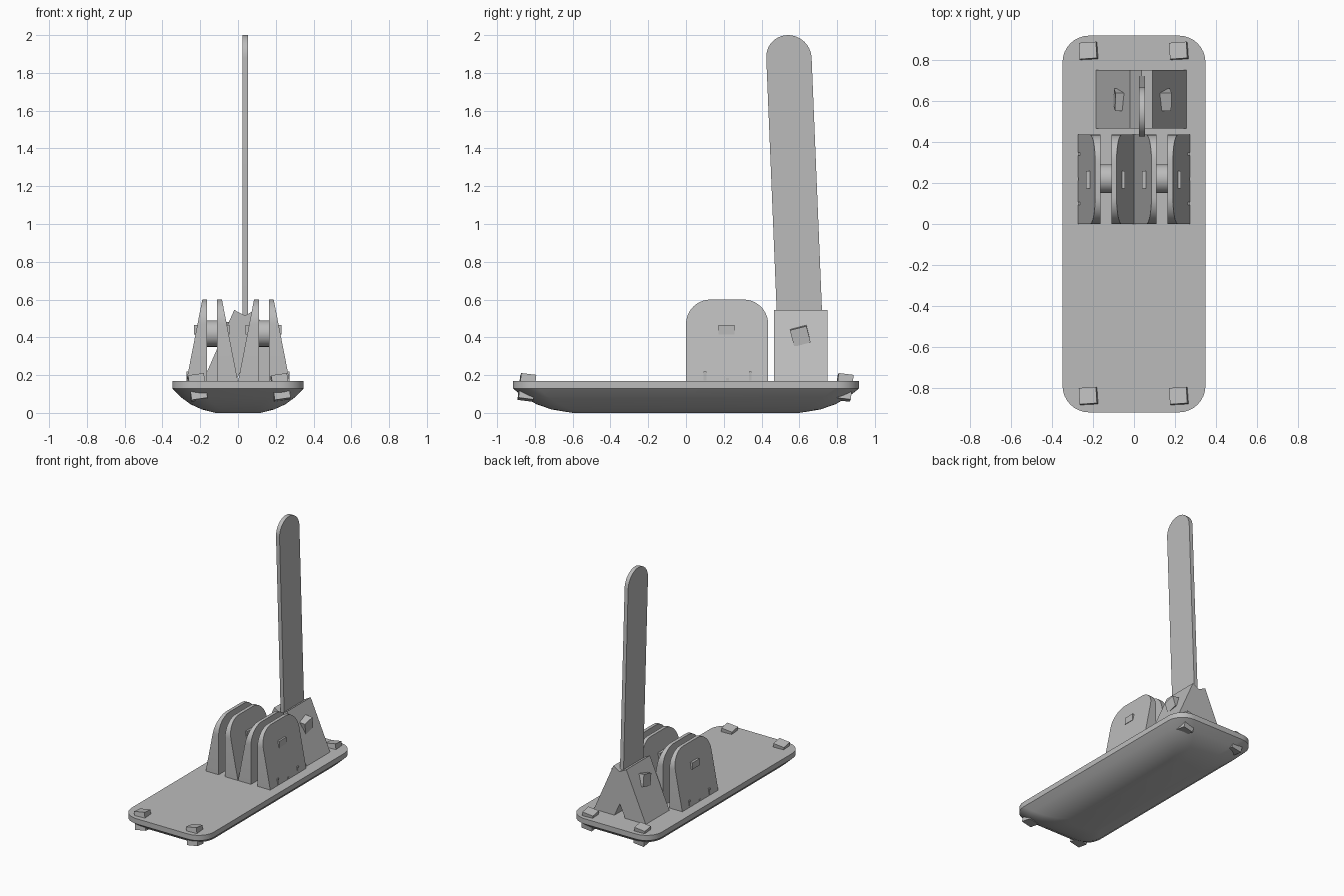
import bpy, bmesh, math
from mathutils import Matrix, Vector

cube = bpy.data.objects.get("Cube")
if cube:
    bpy.data.objects.remove(cube)

grey = bpy.data.materials.new("plain grey")
grey.use_nodes = True
COLOUR = (0.5, 0.5, 0.5, 1)
grey.diffuse_color = COLOUR
grey.node_tree.nodes["Principled BSDF"].inputs["Base Color"].default_value = COLOUR


def loft(name, rings, smooth=35):
    """Skin a list of equal-length point rings and cap both ends."""
    bm = bmesh.new()
    loops = [[bm.verts.new(p) for p in ring] for ring in rings]
    n = len(loops[0])
    for a, b in zip(loops, loops[1:]):
        for i in range(n):
            j = (i + 1) % n
            bm.faces.new((a[i], a[j], b[j], b[i]))
    bm.faces.new(loops[0])
    bm.faces.new(loops[-1])
    bmesh.ops.recalc_face_normals(bm, faces=bm.faces)
    mesh = bpy.data.meshes.new(name)
    bm.to_mesh(mesh)
    bm.free()
    mesh.materials.append(grey)
    ob = bpy.data.objects.new(name, mesh)
    bpy.context.collection.objects.link(ob)
    if smooth:
        bpy.ops.object.select_all(action='DESELECT')
        ob.select_set(True)
        bpy.context.view_layer.objects.active = ob
        bpy.ops.object.shade_smooth_by_angle(angle=math.radians(smooth))
    return ob


def block(name, low, high, size, roll=0.0):
    """Square bar running from one point to another, rolled about its length."""
    low, high = Vector(low), Vector(high)
    axis = (high - low).normalized()
    side = Vector((0, 1, 0))
    side = (side - axis * side.dot(axis)).normalized()
    other = axis.cross(side)
    turn = Matrix.Rotation(roll, 3, axis)
    corners = [turn @ (side * sy * size[0] / 2 + other * so * size[1] / 2)
               for sy, so in ((-1, -1), (1, -1), (1, 1), (-1, 1))]
    return loft(name, [[c + end for c in corners] for end in (low, high)], 0)


def arc(cx, cy, r, start, end, steps):
    return [(cx + r * math.cos(math.radians(start + (end - start) * i / steps)),
             cy + r * math.sin(math.radians(start + (end - start) * i / steps)))
            for i in range(steps + 1)]


def rounded_rect(hx, hy, r, z):
    points = []
    for q, (sx, sy) in enumerate(((1, 1), (-1, 1), (-1, -1), (1, -1))):
        points += arc(sx * (hx - r), sy * (hy - r), r, q * 90, q * 90 + 90, 8)
    return [(x, y, z) for x, y in points]


# Base board with a boat-shaped underside
sections = ((.12, .60, .08, 0), (.19, .71, .10, .018), (.25, .79, .12, .045),
            (.305, .86, .13, .085), (.348, .917, .13, .13), (.348, .917, .13, .17))
loft("base_board", [rounded_rect(*s) for s in sections], 40)

# Leaning pegs through the board corners
for sx, side in ((-1, "right"), (1, "left")):
    for sy, end in ((-1, "front"), (1, "rear")):
        x, y = sx * .22, sy * .84
        block(f"{end}_{side}_corner_peg", (x + .015, y - .01, .07),
              (x - .005, y + .005, .2), (.08, .085), .07)

# Four wedge cheeks with rounded tops, in two mirrored pairs
outline = ([(0, .165), (.435, .165)] + arc(.305, .47, .13, 0, 90, 10)
           + arc(.13, .47, .13, 90, 180, 10))
for sx, side in ((-1, "right"), (1, "left")):
    mid = sx * .137
    for s, place in ((-1, "inner"), (1, "outer")):
        d = sx * s
        flat = [(mid + d * .027, y, z) for y, z in outline]
        slope = [(mid + d * (.137 - .085 * (z - .165) / .435), y, z) for y, z in outline]
        loft(f"{side}_{place}_cheek", [flat, slope])
        # Small pins at the foot of the slope
        if place == "outer":
            for y in (.1, .22, .34):
                top = .22 if y != .22 else .185
                block(f"{side}_foot_pin", (mid + d * .128, y, .165),
                      (mid + d * .128, y, top), (.015, .015))
    # Round spacer and square axle joining the pair
    loft(f"{side}_spacer", [[(mid + e, y, z) for y, z in arc(.22, .42, .07, 0, 345, 23)]
                            for e in (-.03, .03)])
    block(f"{side}_axle", (mid - .097, .215, .44), (mid + .092, .215, .44), (.085, .05))

# Tent-shaped mast support with a notch between its feet
tent = ((-.185, .17), (-.01, .17), (.035, .27), (.08, .17),
        (.255, .17), (.09, .545), (.037, .515), (-.02, .545))
loft("mast_support", [[(x, y, z) for x, z in tent] for y in (.465, .75)], 0)
block("support_bolt", (-.095, .605, .43), (.178, .605, .405), (.09, .09), .25)

# Flat leaning mast with a round tip
lean = (.545 - .6) / (1.88 - .54)
mast = [(-.12, .3), (.12, .3)] + arc(0, 1.88, .12, 0, 180, 20)
loft("mast", [[(x, .6 + w + lean * (z - .54), z) for w, z in mast] for x in (.024, .054)])
